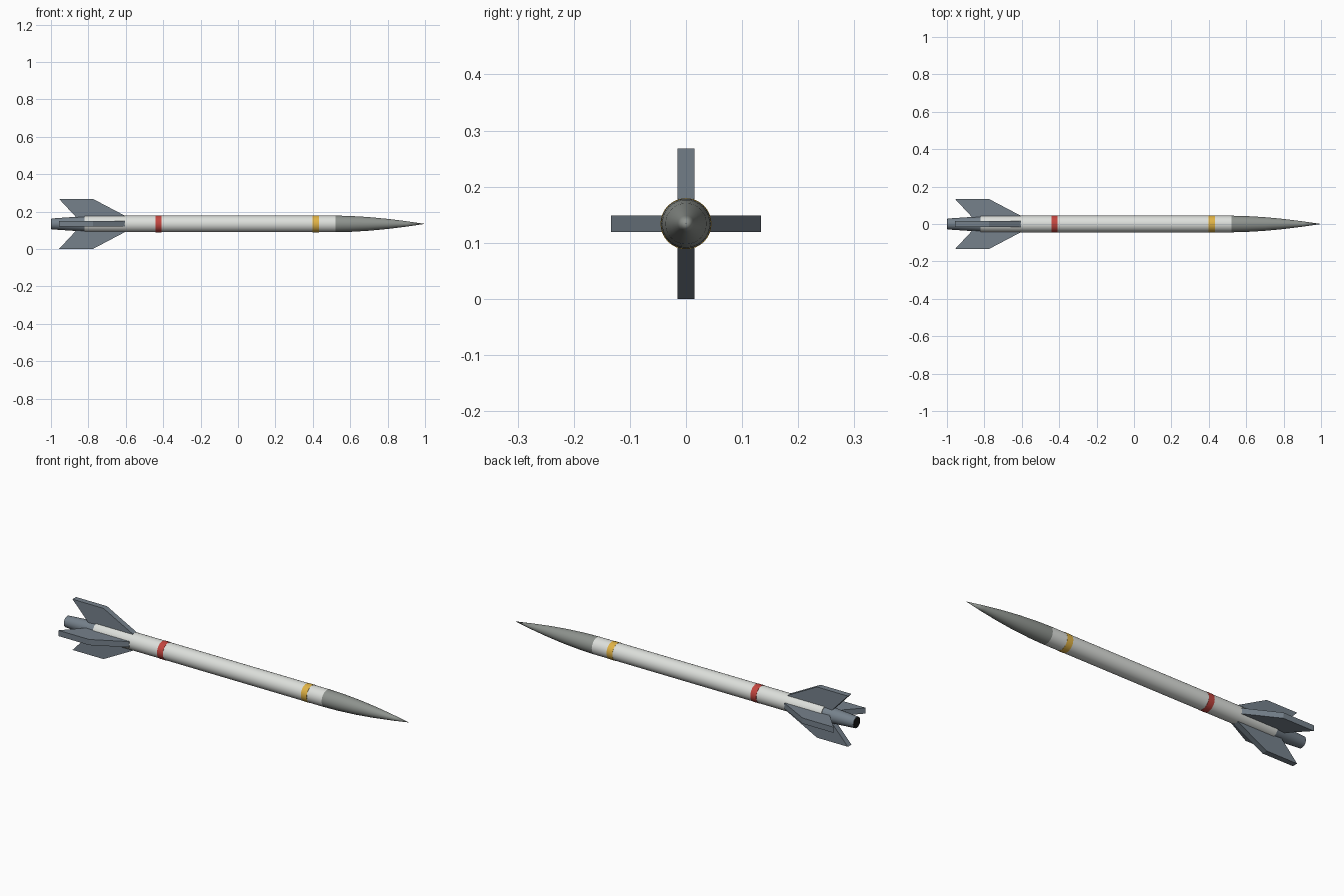
import bpy, bmesh, math
from mathutils import Matrix

if "Cube" in bpy.data.objects:
    bpy.data.objects.remove(bpy.data.objects["Cube"])

AXIS_Z = 0.134   # height of the rocket's centre line
SIDES = 32


def material(name, rgb):
    m = bpy.data.materials.new(name)
    m.diffuse_color = (*rgb, 1)
    m.use_nodes = True
    m.node_tree.nodes["Principled BSDF"].inputs["Base Color"].default_value = m.diffuse_color
    return m


WHITE = material("white_paint", (0.72, 0.74, 0.71))
DARK = material("nose_grey", (0.27, 0.29, 0.27))
STEEL = material("fin_grey", (0.18, 0.22, 0.26))
RED = material("red_band", (0.55, 0.06, 0.05))
YELLOW = material("yellow_band", (0.75, 0.45, 0.06))
BLACK = material("black", (0.01, 0.01, 0.01))


def finish(name, bm, mat, smooth=True):
    bmesh.ops.remove_doubles(bm, verts=bm.verts, dist=1e-5)
    bmesh.ops.recalc_face_normals(bm, faces=bm.faces)
    mesh = bpy.data.meshes.new(name)
    bm.to_mesh(mesh)
    bm.free()
    mesh.materials.append(mat)
    ob = bpy.data.objects.new(name, mesh)
    ob.location.z = AXIS_Z
    bpy.context.collection.objects.link(ob)
    if smooth:
        bpy.ops.object.select_all(action='DESELECT')
        ob.select_set(True)
        bpy.context.view_layer.objects.active = ob
        bpy.ops.object.shade_smooth_by_angle(angle=math.radians(35))
    return ob


def lathe(name, profile, mat):
    """Spin (x, radius) points around the x axis."""
    bm = bmesh.new()
    vs = [bm.verts.new((x, 0, r)) for x, r in profile]
    edges = [bm.edges.new(p) for p in zip(vs, vs[1:])]
    bmesh.ops.spin(bm, geom=vs + edges, cent=(0, 0, 0), axis=(1, 0, 0),
                   angle=2 * math.pi, steps=SIDES, use_duplicate=False)
    return finish(name, bm, mat)


# Body tube, nose cone and tail nozzle
lathe("body_tube", [(-0.82, 0), (-0.82, 0.0445), (0.52, 0.0445), (0.52, 0)], WHITE)
lathe("nose_cone", [(0.52, 0), (0.52, 0.0445), (0.6, 0.0425), (0.7, 0.0365), (0.8, 0.027),
                    (0.9, 0.0145), (1.0, 0)], DARK)
lathe("tail_nozzle", [(-0.82, 0), (-0.82, 0.041), (-0.998, 0.029), (-0.998, 0)], STEEL)
lathe("nozzle_opening", [(-0.99, 0), (-0.99, 0.026), (-1.0, 0.026), (-1.0, 0)], BLACK)

# Painted bands
for name, x, mat in (("rear_band", -0.425, RED), ("front_band", 0.416, YELLOW)):
    lathe(name, [(x - 0.017, 0.044), (x - 0.017, 0.0455),
                 (x + 0.017, 0.0455), (x + 0.017, 0.044)], mat)

# Four swept fins: thick plates
outline = [(-0.575, 0.03), (-0.776, 0.134), (-0.957, 0.134), (-0.86, 0.03)]
outline[0:1] = [(-0.605, 0.03), (-0.605, 0.044)]
for i in range(4):
    bm = bmesh.new()
    face = bm.faces.new([bm.verts.new((x, -0.015, r)) for x, r in outline])
    ext = bmesh.ops.extrude_face_region(bm, geom=[face])
    bmesh.ops.translate(bm, vec=(0, 0.03, 0),
                        verts=[g for g in ext["geom"] if isinstance(g, bmesh.types.BMVert)])
    bm.transform(Matrix.Rotation(i * math.pi / 2, 4, 'X'))
    finish(f"tail_fin_{i + 1}", bm, STEEL, smooth=False)
